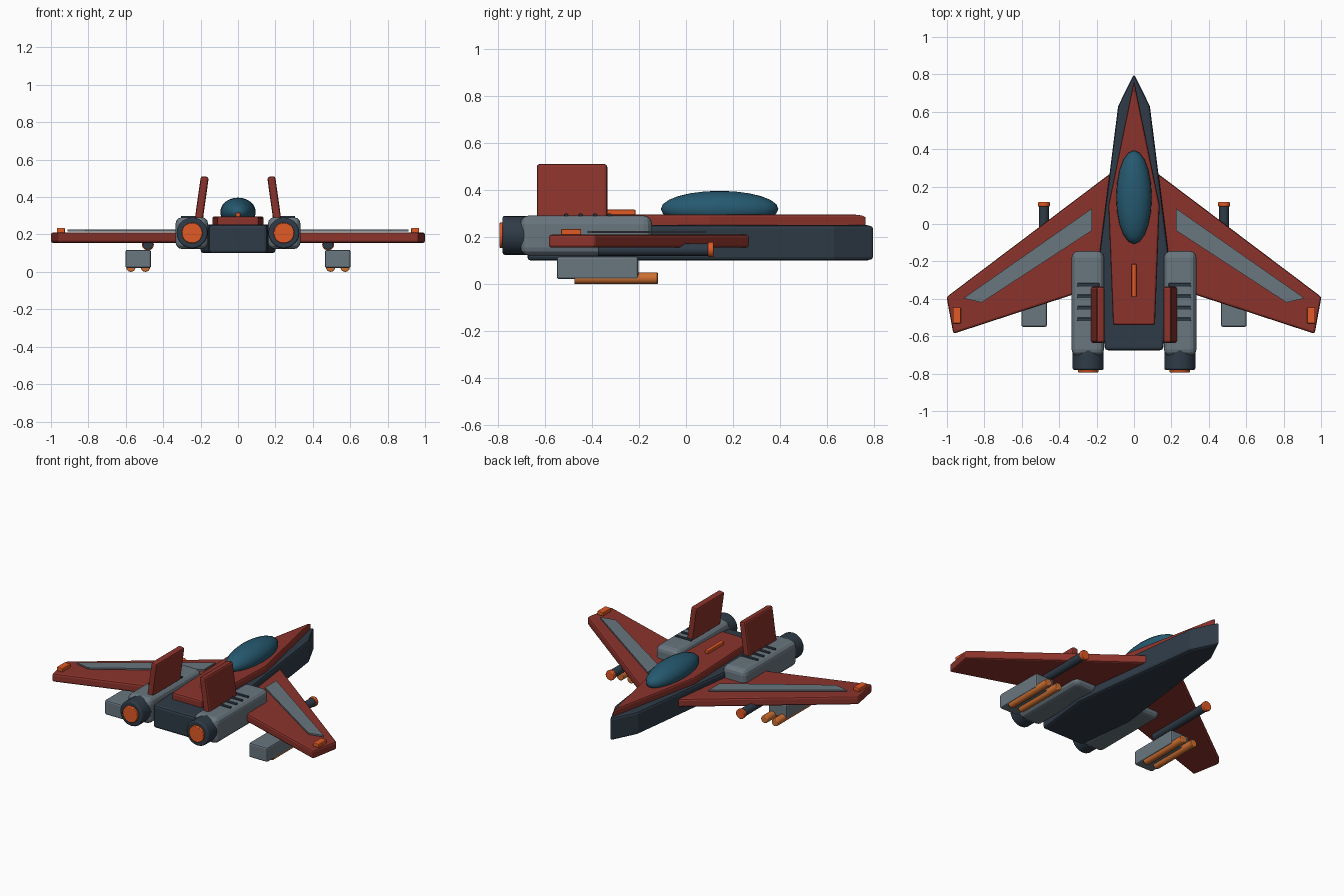
import bpy, bmesh, math
from mathutils import Matrix

if "Cube" in bpy.data.objects:
    bpy.data.objects.remove(bpy.data.objects["Cube"])


def mat(name, rgb):
    m = bpy.data.materials.new(name)
    m.diffuse_color = (*rgb, 1)
    m.use_nodes = True
    m.node_tree.nodes["Principled BSDF"].inputs["Base Color"].default_value = m.diffuse_color
    return m


RED = mat("red_paint", (0.26, 0.033, 0.024))
DARK = mat("dark_steel", (0.028, 0.044, 0.063))
GREY = mat("blue_grey", (0.14, 0.18, 0.21))
ORANGE = mat("orange_glow", (0.75, 0.10, 0.018))
COPPER = mat("copper", (0.63, 0.16, 0.03))
TEAL = mat("teal_glass", (0.019, 0.10, 0.16))


def finish(name, bm, material, bevel=0, segments=2):
    bmesh.ops.recalc_face_normals(bm, faces=bm.faces)
    me = bpy.data.meshes.new(name)
    bm.to_mesh(me)
    bm.free()
    ob = bpy.data.objects.new(name, me)
    bpy.context.collection.objects.link(ob)
    me.materials.append(material)
    if bevel:
        mod = ob.modifiers.new("bevel", "BEVEL")
        mod.width, mod.segments = bevel, segments
        mod.limit_method = "ANGLE"
    return ob


def box(name, lo, hi, material, bevel=0, segments=2):
    bm = bmesh.new()
    bmesh.ops.create_cube(bm, size=1)
    for v in bm.verts:
        v.co = [(a + b) / 2 + c * abs(b - a) for a, b, c in zip(lo, hi, v.co)]
    return finish(name, bm, material, bevel, segments)


def prism(name, pts, z0, z1, material, bevel=0):
    bm = bmesh.new()
    face = bm.faces.new([bm.verts.new((x, y, z0)) for x, y in pts])
    ext = bmesh.ops.extrude_face_region(bm, geom=[face])["geom"]
    for v in ext:
        if isinstance(v, bmesh.types.BMVert):
            v.co.z = z1
    return finish(name, bm, material, bevel)


def tube(name, x, z, r, y0, y1, material, bevel=0, sides=20):
    bm = bmesh.new()
    m = Matrix.Translation((x, (y0 + y1) / 2, z)) @ Matrix.Rotation(math.pi / 2, 4, "X")
    bmesh.ops.create_cone(bm, cap_ends=True, segments=sides, radius1=r, radius2=r,
                          depth=y1 - y0, matrix=m)
    ob = finish(name, bm, material, bevel)
    ob.data.shade_smooth()
    ob.data.set_sharp_from_angle(angle=math.radians(35))
    return ob


def symmetric(half):
    return half + [(-x, y) for x, y in reversed(half) if x > 0]


# Fuselage and upper deck
prism("fuselage", symmetric([(0, 0.803), (0.085, 0.63), (0.2, -0.28), (0.155, -0.675)]),
      0.10, 0.252, DARK, 0.015)
prism("upper_deck", symmetric([(0, 0.77), (0.137, 0.1), (0.112, -0.54)]),
      0.24, 0.297, RED, 0.012)
box("spine_light", (-0.013, -0.388, 0.295), (0.013, -0.215, 0.317), ORANGE, 0.004)

# Canopy
bm = bmesh.new()
bmesh.ops.create_uvsphere(bm, u_segments=20, v_segments=12, radius=1)
bmesh.ops.transform(bm, verts=bm.verts, matrix=Matrix.Translation((0, 0.143, 0.32))
                    @ Matrix.Diagonal((0.095, 0.25, 0.077, 1)))
canopy = finish("canopy", bm, TEAL)
canopy.data.shade_smooth()

for s, side in ((-1, "left"), (1, "right")):
    def sbox(name, x0, x1, y0, y1, z0, z1, material, bevel=0, segments=2):
        return box(f"{side}_{name}", (s * (x0 + x1) / 2 - (x1 - x0) / 2, y0, z0),
                   (s * (x0 + x1) / 2 + (x1 - x0) / 2, y1, z1), material, bevel, segments)

    def flip(pts):
        return [(s * x, y) for x, y in pts]

    # Wing with inlay panel and tip light
    prism(f"{side}_wing", flip([(0.12, 0.275), (1.002, -0.39), (0.966, -0.587), (0.12, -0.31)]),
          0.155, 0.211, RED, 0.012)
    prism(f"{side}_wing_panel", flip([(0.225, 0.083), (0.912, -0.397), (0.815, -0.42), (0.225, -0.035)]),
          0.217, 0.227, GREY)
    sbox("wingtip_light", 0.925, 0.969, -0.532, -0.446, 0.209, 0.235, ORANGE, 0.005)

    # Engine nacelle, nozzle and exhaust
    sbox("engine", 0.16, 0.334, -0.705, -0.145, 0.122, 0.292, GREY, 0.035, 3)
    tube(f"{side}_nozzle", s * 0.245, 0.208, 0.083, -0.78, -0.62, DARK, 0.008)
    tube(f"{side}_exhaust", s * 0.245, 0.208, 0.055, -0.793, -0.75, ORANGE, 0.004)

    # Cooling slats on the engine
    for i in range(4):
        y = -0.325 - 0.0617 * i
        sbox(f"engine_slat_{i + 1}", 0.185, 0.305, y - 0.009, y + 0.009, 0.283, 0.3, DARK, 0.004)

    # Tail fin leaning inward
    fin = box(f"{side}_tail_fin", (-0.0215, -0.15, -0.12), (0.0215, 0.15, 0.12), RED, 0.012)
    fin.location = (s * 0.194, -0.485, 0.391)
    fin.rotation_euler = (0, -s * math.radians(8), 0)

    # Wing cannon
    tube(f"{side}_cannon", s * 0.482, 0.147, 0.027, -0.375, 0.1, DARK)
    tube(f"{side}_cannon_tip", s * 0.482, 0.147, 0.032, 0.094, 0.117, ORANGE, 0.004)

    # Weapon pod with two rockets
    sbox("weapon_pod", 0.465, 0.602, -0.55, -0.203, 0.021, 0.118, GREY, 0.01)
    for i, x in enumerate((0.495, 0.573)):
        tube(f"{side}_rocket_{i + 1}", s * x, 0.025, 0.025, -0.475, -0.12, COPPER, 0.004, 16)
